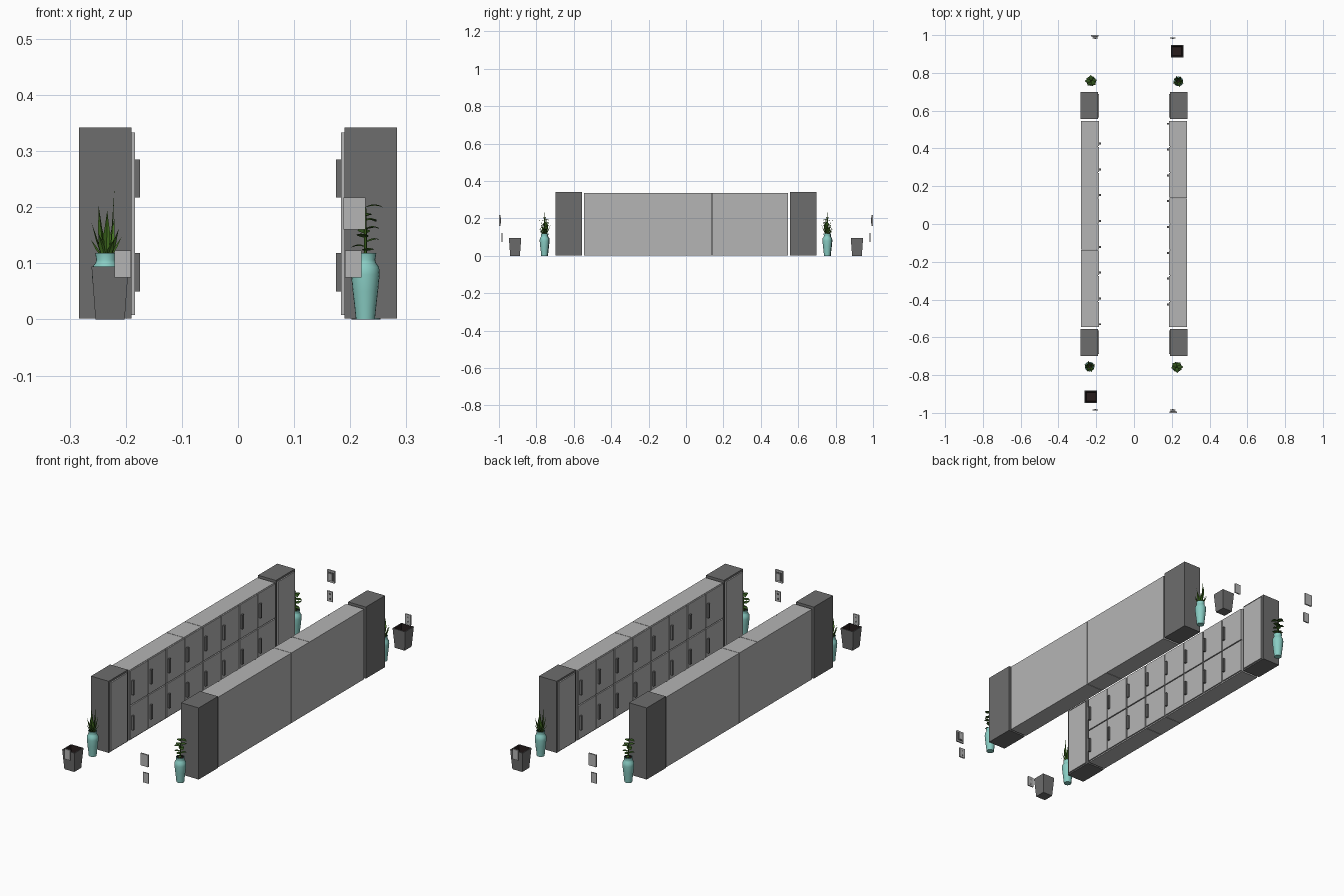
import bpy, bmesh, math, random
from mathutils import Vector

if "Cube" in bpy.data.objects:
    bpy.data.objects.remove(bpy.data.objects["Cube"])

random.seed(4)


def material(name, rgb):
    m = bpy.data.materials.new(name)
    m.diffuse_color = (*rgb, 1)
    m.use_nodes = True
    m.node_tree.nodes["Principled BSDF"].inputs["Base Color"].default_value = m.diffuse_color
    return m


LIGHT = material("light_grey", (0.46, 0.46, 0.46))
DARK = material("dark_grey", (0.155, 0.155, 0.155))
TEAL = material("teal_ceramic", (0.25, 0.61, 0.55))
BLACK = material("dark_lining", (0.02, 0.012, 0.012))
LEAF = material("dark_leaf_green", (0.03, 0.085, 0.012))
BLADE = material("blade_green", (0.055, 0.16, 0.015))
parts = []


def finish(name, bm, mats, smooth=False):
    me = bpy.data.meshes.new(name)
    bm.to_mesh(me)
    bm.free()
    for m in mats:
        me.materials.append(m)
    ob = bpy.data.objects.new(name, me)
    bpy.context.collection.objects.link(ob)
    parts.append(ob)
    if smooth:
        bpy.ops.object.select_all(action='DESELECT')
        ob.select_set(True)
        bpy.context.view_layer.objects.active = ob
        bpy.ops.object.shade_smooth_by_angle(angle=math.radians(40))
    return ob


def box(bm, x0, x1, y0, y1, z0, z1, mat=0):
    verts = bmesh.ops.create_cube(bm, size=1)["verts"]
    for v in verts:
        v.co = Vector(((x0 + x1) / 2 + v.co.x * (x1 - x0),
                       (y0 + y1) / 2 + v.co.y * (y1 - y0),
                       (z0 + z1) / 2 + v.co.z * (z1 - z0)))
    for f in {f for v in verts for f in v.link_faces}:
        f.material_index = mat


def loft(bm, cx, cy, profile, n, turn=0.0, inner_from=99):
    """Revolve (radius, z) points; rings after inner_from get material 1."""
    rings = [[bm.verts.new((cx + r * math.cos(turn + math.tau * i / n),
                            cy + r * math.sin(turn + math.tau * i / n), z))
              for i in range(n)] for r, z in profile]
    for k in range(len(rings) - 1):
        a, b = rings[k], rings[k + 1]
        for i in range(n):
            j = (i + 1) % n
            f = bm.faces.new((a[i], a[j], b[j], b[i]))
            f.material_index = int(k >= inner_from)
    bm.faces.new(rings[0][::-1])
    bm.faces.new(rings[-1]).material_index = int(inner_from < 99)


def leaf(bm, base, azimuth, pitch, bend, length, width, shape, fold=0.25, rows=6):
    """Folded strip that bends from its starting pitch; shape(t) gives relative width."""
    p = Vector(base)
    side = Vector((-math.sin(azimuth), math.cos(azimuth), 0))
    prev = None
    for k in range(rows + 1):
        t = k / rows
        a = pitch + bend * t
        d = Vector((math.cos(azimuth) * math.cos(a), math.sin(azimuth) * math.cos(a), math.sin(a)))
        w = max(shape(t), 0.03) * width / 2
        up = d.cross(side) * -1
        row = [bm.verts.new(p - side * w + up * w * fold), bm.verts.new(p),
               bm.verts.new(p + side * w + up * w * fold)]
        if prev:
            for i in (0, 1):
                bm.faces.new((prev[i], row[i], row[i + 1], prev[i + 1]))
        prev = row
        p = p + d * (length / rows)


# Locker bank: carcasses of four, one and three columns
Y0, COL = -0.547, 1.094 / 8
bm = bmesh.new()
for a, b in ((0, 3), (3, 4), (4, 8)):
    box(bm, -0.28, -0.19, Y0 + a * COL + 0.001, Y0 + b * COL - 0.001, 0.002, 0.335)
finish("locker_carcass", bm, [LIGHT])

# Locker doors and pull handles, two rows of eight
doors, pulls = bmesh.new(), bmesh.new()
for c in range(8):
    y = Y0 + c * COL
    for z0, z1, h in ((0.008, 0.166, 0.05), (0.171, 0.333, 0.217)):
        box(doors, -0.19, -0.184, y + 0.003, y + COL - 0.003, z0, z1)
        box(pulls, -0.185, -0.175, y + 0.011, y + 0.021, h, h + 0.068)
finish("locker_doors", doors, [LIGHT])
finish("locker_handles", pulls, [DARK])

# Tall end cabinets with a light door panel
bm = bmesh.new()
for s in (-1, 1):
    y0, y1 = sorted((s * 0.555, s * 0.699))
    box(bm, -0.283, -0.19, y0, y1, 0.002, 0.342)
    box(bm, -0.19, -0.184, y0 + 0.01, y1 - 0.01, 0.008, 0.333, 1)
finish("end_cabinets", bm, [DARK, LIGHT])

# Vases with dark soil
VASE = ((0.017, 0), (0.019, 0.02), (0.0225, 0.05), (0.0255, 0.08), (0.0245, 0.093),
        (0.019, 0.101), (0.0175, 0.106), (0.0195, 0.118), (0.0165, 0.118), (0.0155, 0.11))
SNAKE, BUSH = (-0.235, -0.755), (-0.227, 0.757)
for name, (x, y) in (("blade_plant_vase", SNAKE), ("leafy_plant_vase", BUSH)):
    bm = bmesh.new()
    loft(bm, x, y, VASE, 20, inner_from=8)
    finish(name, bm, [TEAL, BLACK], True)

# Upright blade plant
bm = bmesh.new()
for i in range(11):
    az = i * 2.4
    tall = (0.122, 0.095, 0.085, 0.072, 0.065, 0.055, 0.06, 0.05, 0.045, 0.04, 0.042)[i]
    base = (SNAKE[0] + 0.006 * math.cos(az), SNAKE[1] + 0.006 * math.sin(az), 0.11)
    leaf(bm, base, az, 1.5 - 0.05 * i, -0.03 * i, tall, 0.012,
         lambda t: (0.65 + 0.7 * t) if t < 0.5 else 2 * (1 - t), 0.35)
finish("blade_plant_leaves", bm, [BLADE])

# Broad-leaved plant: stem, then leaves spiralling up
bm = bmesh.new()
loft(bm, BUSH[0], BUSH[1], ((0.003, 0.108), (0.0025, 0.16), (0.0015, 0.2)), 6)
finish("leafy_plant_stem", bm, [BLADE])
bm = bmesh.new()
for i in range(11):
    az = math.pi + i * 2.4
    z = 0.2 - 0.0078 * i
    leaf(bm, (BUSH[0], BUSH[1], z), az, 0.6 + random.uniform(-0.2, 0.2), -1.3,
         0.036 - 0.0008 * i, 0.023, lambda t: 0.12 if t < 0.15 else math.sin(math.pi * t ** 0.8), 0.2)
finish("leafy_plant_leaves", bm, [LEAF])

# Open waste bin with dark lining
R = math.sqrt(2)
bm = bmesh.new()
loft(bm, -0.228, -0.914, ((0.026 * R, 0), (0.033 * R, 0.094), (0.0285 * R, 0.094), (0.023 * R, 0.006)),
     4, math.pi / 4, inner_from=2)
finish("waste_bin", bm, [DARK, BLACK])

# Wall sockets: plate with two dark outlets facing the aisle
for name, y, s in (("front_socket", -0.984, 1), ("back_socket", 0.984, -1)):
    bm = bmesh.new()
    box(bm, -0.22, -0.191, y - 0.003, y + 0.003, 0.075, 0.123)
    for z in (0.088, 0.11):
        a, b = sorted((y + s * 0.002, y + s * 0.0036))
        box(bm, -0.209, -0.202, a, b, z - 0.004, z + 0.004, 1)
    finish(name, bm, [LIGHT, DARK])

# Wall switch: plate, dark surround and rocker
bm = bmesh.new()
box(bm, -0.227, -0.188, 0.993, 1.0, 0.16, 0.217)
box(bm, -0.221, -0.194, 0.991, 0.994, 0.168, 0.209, 1)
box(bm, -0.217, -0.198, 0.988, 0.992, 0.173, 0.204)
finish("wall_switch", bm, [LIGHT, DARK])

# Opposite row is the same set turned half a circle
for ob in list(parts):
    twin = ob.copy()
    twin.name = "opposite_" + ob.name
    twin.rotation_euler.z = math.pi
    bpy.context.collection.objects.link(twin)
